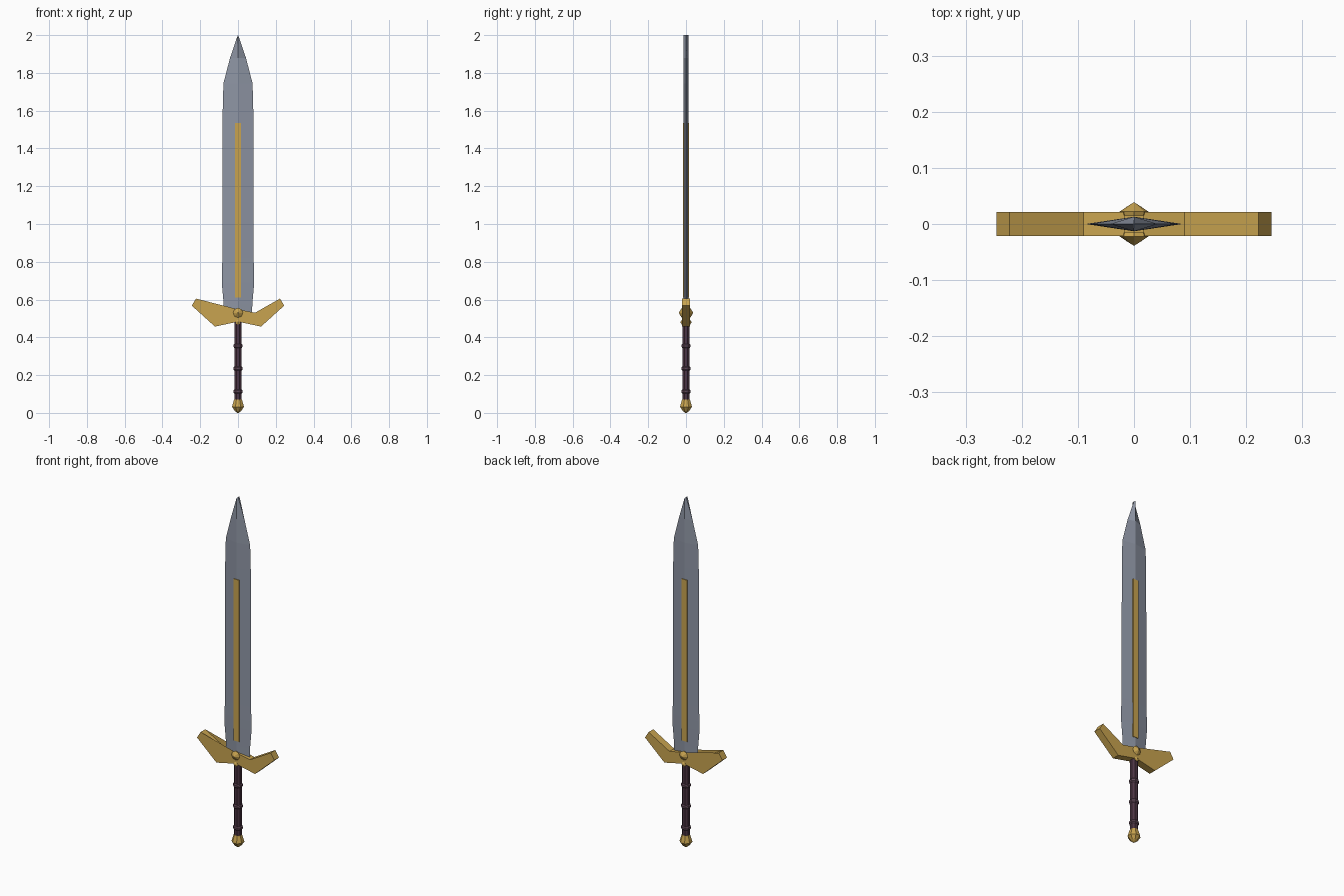
import bpy, bmesh, math
from mathutils import Matrix

if "Cube" in bpy.data.objects:
    bpy.data.objects.remove(bpy.data.objects["Cube"])


def material(name, rgb):
    m = bpy.data.materials.new(name)
    m.diffuse_color = (*rgb, 1)
    m.use_nodes = True
    m.node_tree.nodes["Principled BSDF"].inputs["Base Color"].default_value = m.diffuse_color
    return m


STEEL = material("blue_grey_steel", (0.27, 0.30, 0.37))
GOLD = material("gold", (0.58, 0.37, 0.08))
LEATHER = material("dark_purple_leather", (0.075, 0.036, 0.058))
RING = material("muted_purple_ring", (0.12, 0.065, 0.095))


def finish(name, bm, mat):
    bmesh.ops.recalc_face_normals(bm, faces=bm.faces)
    me = bpy.data.meshes.new(name)
    bm.to_mesh(me)
    bm.free()
    me.materials.append(mat)
    ob = bpy.data.objects.new(name, me)
    bpy.context.collection.objects.link(ob)
    return ob


def loft(name, rings, mat):
    """Skin a list of closed cross-sections and cap both ends."""
    bm = bmesh.new()
    loops = [[bm.verts.new(p) for p in r] for r in rings]
    n = len(loops[0])
    for a, b in zip(loops, loops[1:]):
        for i in range(n):
            j = (i + 1) % n
            bm.faces.new((a[i], a[j], b[j], b[i]))
    bm.faces.new(loops[0])
    bm.faces.new(loops[-1])
    return finish(name, bm, mat)


def lathe(name, profile, mat, sides=8):
    return loft(name, [[(r * math.cos(2 * math.pi * (i + 0.5) / sides),
                         r * math.sin(2 * math.pi * (i + 0.5) / sides), z)
                        for i in range(sides)] for r, z in profile], mat)


# Blade: diamond section whose ridge keeps its depth right up to the tip
D = 0.013
outline = [(0.074, 0.52), (0.076, 0.58), (0.086, 0.69), (0.086, 0.74),
           (0.082, 0.82), (0.081, 1.60), (0.077, 1.745), (0.042, 1.88), (0.001, 2.0)]
loft("blade", [[(w, 0, z), (0, D, z), (-w, 0, z), (0, -D, z)]
               for w, z in outline], STEEL)

# Gold inlay along both ridges
bm = bmesh.new()
bmesh.ops.create_cube(bm, size=1, matrix=Matrix.Translation((0, 0, 1.0725))
                      @ Matrix.Diagonal((0.034, 0.030, 0.925, 1)))
finish("inlay_strip", bm, GOLD)

# Crossguard: swept wings extruded in depth
half = [(0.09, 0.53), (0.222, 0.605), (0.245, 0.568), (0.122, 0.457)]
shape = [(0, 0.548)] + half + [(0, 0.483)] + [(-x, z) for x, z in reversed(half)]
T = 0.021
bm = bmesh.new()
front, back = [[bm.verts.new((x, y, z)) for x, z in shape] for y in (-T, T)]
n = len(shape)
for i in range(n):
    j = (i + 1) % n
    bm.faces.new((front[i], front[j], back[j], back[i]))
for side in (front, back):
    for wing in ((0, 1, 4, 5), (1, 2, 3, 4), (0, 5, 6, 9), (9, 6, 7, 8)):
        bm.faces.new([side[k] for k in wing])
finish("crossguard", bm, GOLD)

# Thin webs closing the hollow of one wing, front and back
for label, y in (("front", -T), ("back", T)):
    bm = bmesh.new()
    bm.faces.new([bm.verts.new((x, y, z)) for x, z in
                  ((-0.222, 0.605), (-0.09, 0.53), (0, 0.548))])
    finish("guard_web_" + label, bm, GOLD)

# Pointed studs on both faces of the guard
for label, s in (("front", -1), ("back", 1)):
    for size, r, z, tip in (("large", 0.026, 0.53, 0.038), ("small", 0.013, 0.48, 0.029)):
        loft(f"{size}_stud_{label}",
             [[(k * r * math.cos(a * math.pi / 4), s * y, z + k * r * math.sin(a * math.pi / 4))
               for a in range(8)]
              for k, y in ((0.9, 0.015), (1, 0.022), (0.06, tip))], GOLD)

# Grip, binding rings and pommel
lathe("grip", [(0.021, 0.06), (0.021, 0.49)], LEATHER)
for i, z in enumerate((0.113, 0.235, 0.355)):
    lathe(f"grip_ring_{i + 1}", [(0.021, z - 0.011), (0.026, z - 0.005),
                                 (0.026, z + 0.005), (0.021, z + 0.011)], RING)
lathe("pommel", [(0.004, 0), (0.018, 0.01), (0.034, 0.032), (0.031, 0.044),
                 (0.022, 0.072)], GOLD)
